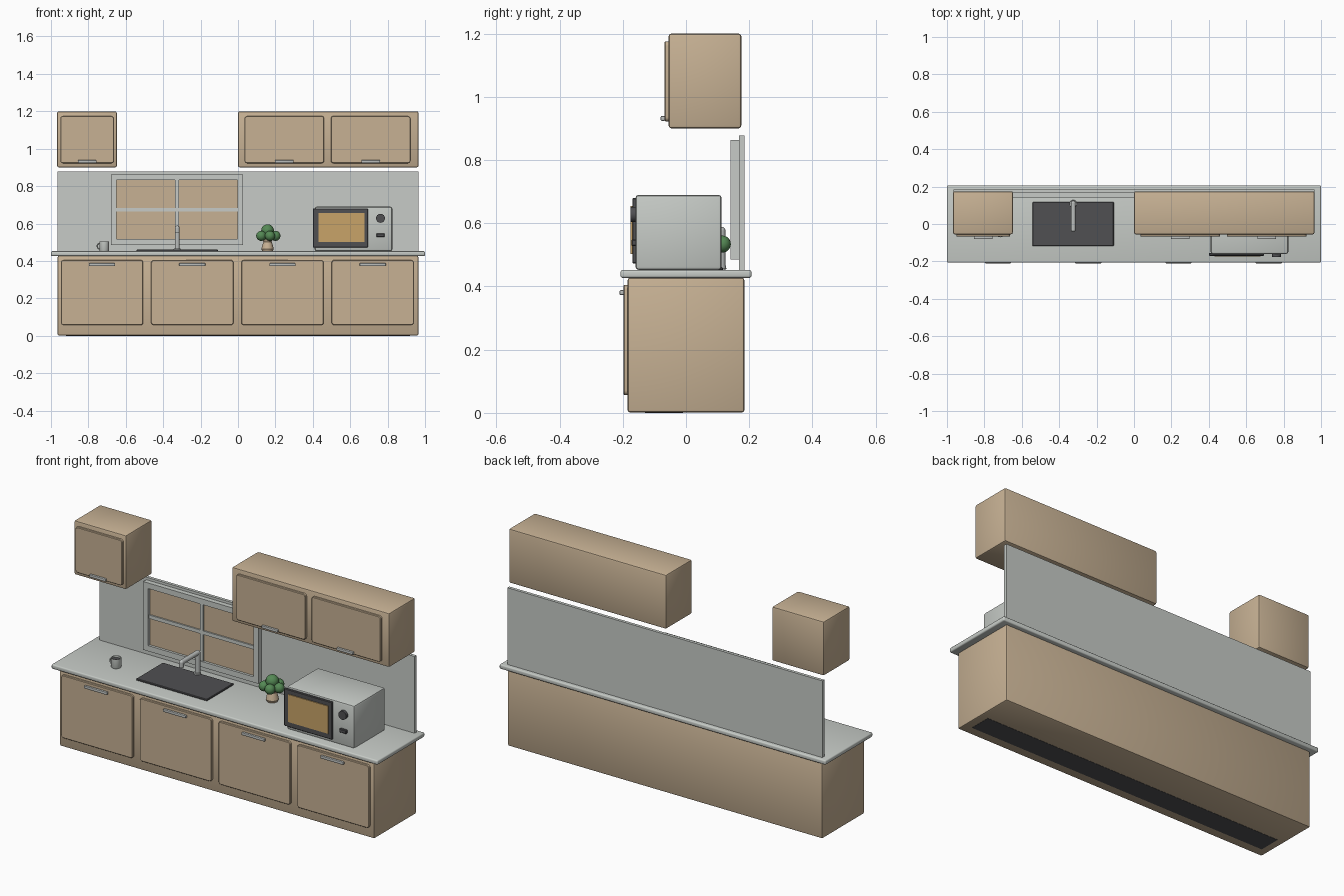
import bpy, bmesh, math
from mathutils import Vector, Matrix

if "Cube" in bpy.data.objects:
    bpy.data.objects.remove(bpy.data.objects["Cube"])


def material(name, rgb):
    m = bpy.data.materials.new(name)
    m.use_nodes = True
    m.diffuse_color = (*rgb, 1)
    m.node_tree.nodes["Principled BSDF"].inputs["Base Color"].default_value = (*rgb, 1)
    return m


WOOD = material("light wood", (0.57, 0.44, 0.295))
STONE = material("pale grey", (0.57, 0.60, 0.57))
METAL = material("brushed metal", (0.50, 0.52, 0.51))
DARK = material("charcoal", (0.08, 0.08, 0.085))
GLOW = material("amber glass", (0.58, 0.37, 0.14))
LEAF = material("leaf green", (0.09, 0.25, 0.09))


def finish(bm, name, mat, smooth=True):
    me = bpy.data.meshes.new(name)
    bm.to_mesh(me)
    bm.free()
    me.materials.append(mat)
    ob = bpy.data.objects.new(name, me)
    bpy.context.collection.objects.link(ob)
    if smooth:
        bpy.ops.object.select_all(action="DESELECT")
        ob.select_set(True)
        bpy.context.view_layer.objects.active = ob
        bpy.ops.object.shade_smooth_by_angle(angle=math.radians(35))
    return ob


def box(name, mat, x, y, z, bevel=0.0, segments=2):
    """Box from (low, high) ranges, with softened edges."""
    lo, hi = Vector((x[0], y[0], z[0])), Vector((x[1], y[1], z[1]))
    bm = bmesh.new()
    bmesh.ops.create_cube(bm, size=1)
    for v in bm.verts:
        v.co = (lo + hi) / 2 + v.co * (hi - lo)
    if bevel:
        bmesh.ops.bevel(bm, geom=bm.edges[:], offset=bevel, segments=segments,
                        profile=0.5, affect="EDGES")
    return finish(bm, name, mat, bool(bevel))


def panel(name, mat, x, y, z, radius=0.014):
    """Upright board with rounded corners and a softened front edge."""
    bm = bmesh.new()
    bmesh.ops.create_cube(bm, size=1)
    for v in bm.verts:
        v.co = [r[0] if c < 0 else r[1] for r, c in zip((x, y, z), v.co)]
    corners = [e for e in bm.edges if abs(e.verts[0].co.y - e.verts[1].co.y) > 1e-5]
    bmesh.ops.bevel(bm, geom=corners, offset=radius, segments=4, profile=0.5, affect="EDGES")
    rim = [e for e in bm.edges if all(abs(v.co.y - y[0]) < 1e-5 for v in e.verts)]
    bmesh.ops.bevel(bm, geom=rim, offset=0.003, segments=1, affect="EDGES")
    return finish(bm, name, mat)


def lathe(name, mat, profile, centre, steps=24):
    """Spin (radius, height) points about a vertical axis."""
    bm = bmesh.new()
    verts = [bm.verts.new((r, 0, h)) for r, h in profile]
    edges = [bm.edges.new(p) for p in zip(verts, verts[1:])]
    bmesh.ops.spin(bm, geom=verts + edges, axis=(0, 0, 1), cent=(0, 0, 0),
                   angle=math.tau, steps=steps)
    bmesh.ops.remove_doubles(bm, verts=bm.verts, dist=1e-5)
    bmesh.ops.recalc_face_normals(bm, faces=bm.faces)
    bmesh.ops.translate(bm, verts=bm.verts, vec=centre)
    return finish(bm, name, mat)


def tube(name, mat, points, radius, sides=12):
    """Round rod along a path, with closed ends."""
    bm = bmesh.new()
    pts = [Vector(p) for p in points]
    for a, b in zip(pts, pts[1:]):
        d = b - a
        turn = d.to_track_quat("Z", "Y").to_matrix().to_4x4()
        bmesh.ops.create_cone(bm, cap_ends=True, segments=sides, radius1=radius, radius2=radius,
                              depth=d.length, matrix=Matrix.Translation((a + b) / 2) @ turn)
    for p in pts[1:-1]:
        bmesh.ops.create_uvsphere(bm, u_segments=sides, v_segments=8, radius=radius,
                                  matrix=Matrix.Translation(p))
    return finish(bm, name, mat)


def door(name, x, y, z, handle_width, handle_z):
    panel(name, WOOD, x, y, z)
    mid = sum(x) / 2
    box(name + "_handle", METAL, (mid - handle_width / 2, mid + handle_width / 2),
        (y[0] - 0.012, y[0] + 0.002), (handle_z, handle_z + 0.015), 0.003)


# Base cabinet with four doors
box("base_cabinet", WOOD, (-0.965, 0.965), (-0.185, 0.185), (0.001, 0.428), 0.009)
box("plinth", DARK, (-0.92, 0.92), (-0.13, -0.01), (0, 0.03))
for i in range(4):
    cx = -0.727 + i * 0.4825
    door(f"base_door_{i + 1}", (cx - 0.22, cx + 0.22), (-0.198, -0.18), (0.057, 0.405), 0.14, 0.373)

# Worktop and splashback
box("worktop", STONE, (-1, 1), (-0.207, 0.207), (0.427, 0.452), 0.007, 3)
box("splashback", STONE, (-0.965, 0.965), (0.168, 0.185), (0.45, 0.877))

# Wall cabinets
WALL_Y, DOOR_Y, DOOR_Z = (-0.055, 0.175), (-0.068, -0.05), (0.922, 1.175)
box("wall_cabinet_right", WOOD, (-0.967, -0.648), WALL_Y, (0.9, 1.2), 0.009)
box("wall_cabinet_left", WOOD, (0, 0.965), WALL_Y, (0.9, 1.2), 0.009)
for i, x in enumerate([(-0.95, -0.663), (0.035, 0.46), (0.497, 0.922)]):
    door(f"wall_door_{i + 1}", x, DOOR_Y, DOOR_Z, 0.1, 0.924)

# Window: outer frame, panes and glazing bars
WX, WZ, WY, RIM = (-0.68, 0.027), (0.485, 0.863), (0.141, 0.169), 0.031
box("window_panes", WOOD, (WX[0] + 0.01, WX[1] - 0.01), (0.155, 0.168), (WZ[0] + 0.01, WZ[1] - 0.01))
for side, (a, b) in {"right": (WX[0], WX[0] + RIM), "left": (WX[1] - RIM, WX[1])}.items():
    box("window_stile_" + side, STONE, (a, b), WY, WZ)
for side, (a, b) in {"bottom": (WZ[0], WZ[0] + RIM), "top": (WZ[1] - RIM, WZ[1])}.items():
    box("window_rail_" + side, STONE, (WX[0] + RIM, WX[1] - RIM), WY, (a, b))
wx, wz = sum(WX) / 2, sum(WZ) / 2
box("window_bar_upright", STONE, (wx - 0.01, wx + 0.01), (0.146, 0.16), (WZ[0] + RIM, WZ[1] - RIM))
box("window_bar_level", STONE, (WX[0] + RIM, WX[1] - RIM), (0.147, 0.16), (wz - 0.01, wz + 0.01))

# Sink and tap
box("sink", DARK, (-0.543, -0.108), (-0.118, 0.117), (0.45, 0.461), 0.003, 1)
TX = -0.325
tube("tap_post", METAL, [(TX, 0.112, 0.452), (TX, 0.112, 0.576),
                         (TX, -0.03, 0.576), (TX, -0.03, 0.55)], 0.013)
lathe("tap_base", METAL, [(0, 0.012), (0.018, 0.012), (0.02, 0)], (TX, 0.108, 0.455))

# Mug with filling and handle
MUG = Vector((-0.715, -0.045, 0.452))
lathe("mug", STONE, [(0, 0), (0.024, 0), (0.026, 0.004), (0.026, 0.052),
                     (0.022, 0.052), (0.022, 0.006), (0, 0.006)], MUG)
lathe("mug_filling", DARK, [(0, 0.042), (0.022, 0.042)], MUG)
loop = [MUG + Vector((-0.024 - 0.014 * math.sin(a), 0, 0.027 - 0.015 * math.cos(a)))
        for a in (math.pi * k / 6 for k in range(7))]
tube("mug_handle", STONE, loop, 0.0035, 8)

# Potted plant
POT = Vector((0.158, 0.075, 0.452))
lathe("plant_pot", WOOD, [(0, 0), (0.028, 0), (0.033, 0.012), (0.027, 0.035), (0.022, 0.05),
                          (0.027, 0.062), (0, 0.062)], POT)
bm = bmesh.new()
tufts = [(0, 0, 0.11, 0.034), (0, 0, 0.08, 0.03)]
for k in range(5):
    a = math.tau * k / 5
    tufts.append((0.042 * math.cos(a), 0.042 * math.sin(a), 0.082, 0.027))
for x, y, z, r in tufts:
    bmesh.ops.create_uvsphere(bm, u_segments=16, v_segments=10, radius=r,
                              matrix=Matrix.Translation(POT + Vector((x, y, z))))
finish(bm, "plant_leaves", LEAF)

# Microwave oven
box("oven_body", STONE, (0.41, 0.825), (-0.16, 0.113), (0.452, 0.69), 0.011)
box("oven_door", DARK, (0.4, 0.695), (-0.17, -0.155), (0.472, 0.68), 0.003, 1)
box("oven_window", GLOW, (0.43, 0.675), (-0.175, -0.168), (0.502, 0.655))
tube("oven_dial", DARK, [(0.762, -0.155, 0.628), (0.762, -0.176, 0.628)], 0.024, 24)
box("oven_button", DARK, (0.74, 0.784), (-0.173, -0.155), (0.528, 0.548), 0.003, 1)
